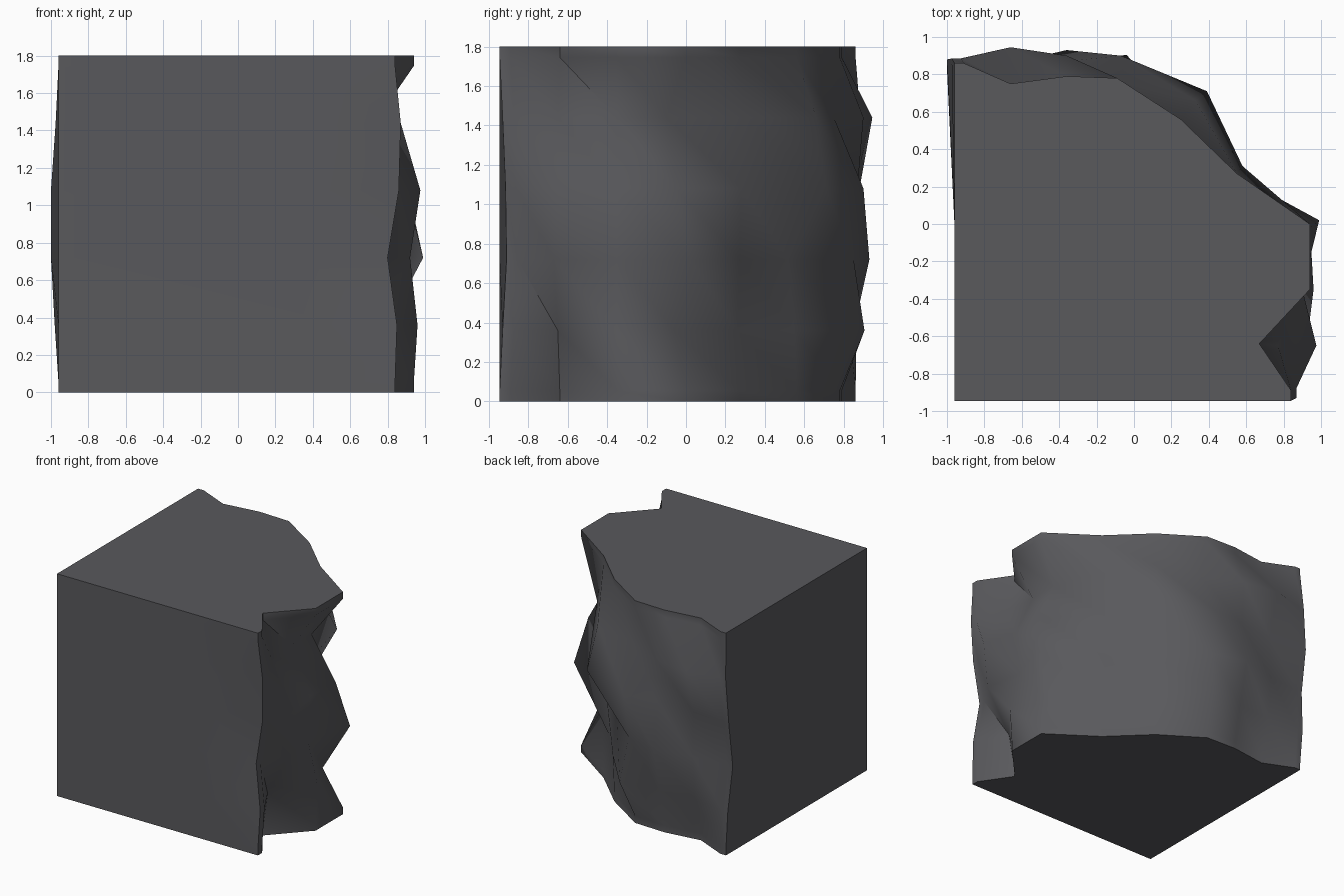
import bpy, bmesh, math

if "Cube" in bpy.data.objects:
    bpy.data.objects.remove(bpy.data.objects["Cube"])

# Rugged face: plan outline (x, y) per level, front-right corner to back-left corner
EDGE = [(.84, -.945), (.67, -.64), (.94, -.35), (.94, 0), (.55, .27),
        (.25, .56), (-.09, .78), (-.36, .79), (-.66, .75), (-.96, .86)]
L1 = [(.85, -.93), (.72, -.65), (.96, -.35), (.80, -.06), (.51, .26),
      (.27, .55), (-.04, .905), (-.36, .85), (-.66, .83), (-.98, .865)]
L2 = [(.80, -.91), (.92, -.67), (.87, -.35), (.99, .02), (.53, .27),
      (.26, .52), (-.08, .85), (-.36, .93), (-.66, .86), (-1.0, .83)]
L3 = [(.86, -.915), (.975, -.65), (.90, -.35), (.91, -.05), (.50, .28),
      (.39, .71), (-.07, .90), (-.36, .87), (-.66, .85), (-1.0, .88)]
L4 = [(.87, -.93), (.77, -.65), (.73, -.35), (.73, -.10), (.58, .31),
      (.33, .66), (-.05, .75), (-.36, .90), (-.66, .945), (-.975, .885)]
LIP = .055  # narrow straight band along every border of the rugged face
LEVELS = [(0, EDGE), (LIP, EDGE), (.36, L1), (.72, L2), (1.08, L3),
          (1.44, L4), (1.8 - LIP, EDGE), (1.8, EDGE)]


def ring(outline):
    """Full plan loop: flat front, rugged face with lips, flat left side."""
    (fx, fy), (bx, by) = outline[0], outline[-1]
    return ([(-.96, -.945), (.35, -.945), (fx, fy), (fx, fy + LIP)]
            + outline[1:-1] + [(bx + .05, by), (bx, by), (-.96, 0)])


bm = bmesh.new()
rows = [[bm.verts.new((x, y, z)) for x, y in ring(o)] for z, o in LEVELS]
n = len(rows[0])

# Side walls, split along the upper-left to lower-right diagonal
for low, up in zip(rows, rows[1:]):
    for i in range(n):
        j = (i + 1) % n
        bm.faces.new((low[i], low[j], up[i]))
        bm.faces.new((low[j], up[j], up[i]))

# Flat top and underside
bm.faces.new(rows[-1])
bm.faces.new(rows[0][::-1])
bmesh.ops.recalc_face_normals(bm, faces=bm.faces)

mesh = bpy.data.meshes.new("cliff_corner")
bm.to_mesh(mesh)
bm.free()
rock = bpy.data.objects.new("cliff_corner", mesh)
bpy.context.collection.objects.link(rock)

stone = bpy.data.materials.new("dark grey stone")
stone.diffuse_color = (.10, .10, .108, 1)
stone.use_nodes = True
stone.node_tree.nodes["Principled BSDF"].inputs["Base Color"].default_value = stone.diffuse_color
mesh.materials.append(stone)

bpy.context.view_layer.objects.active = rock
rock.select_set(True)
bpy.ops.object.shade_smooth_by_angle(angle=math.radians(65))
